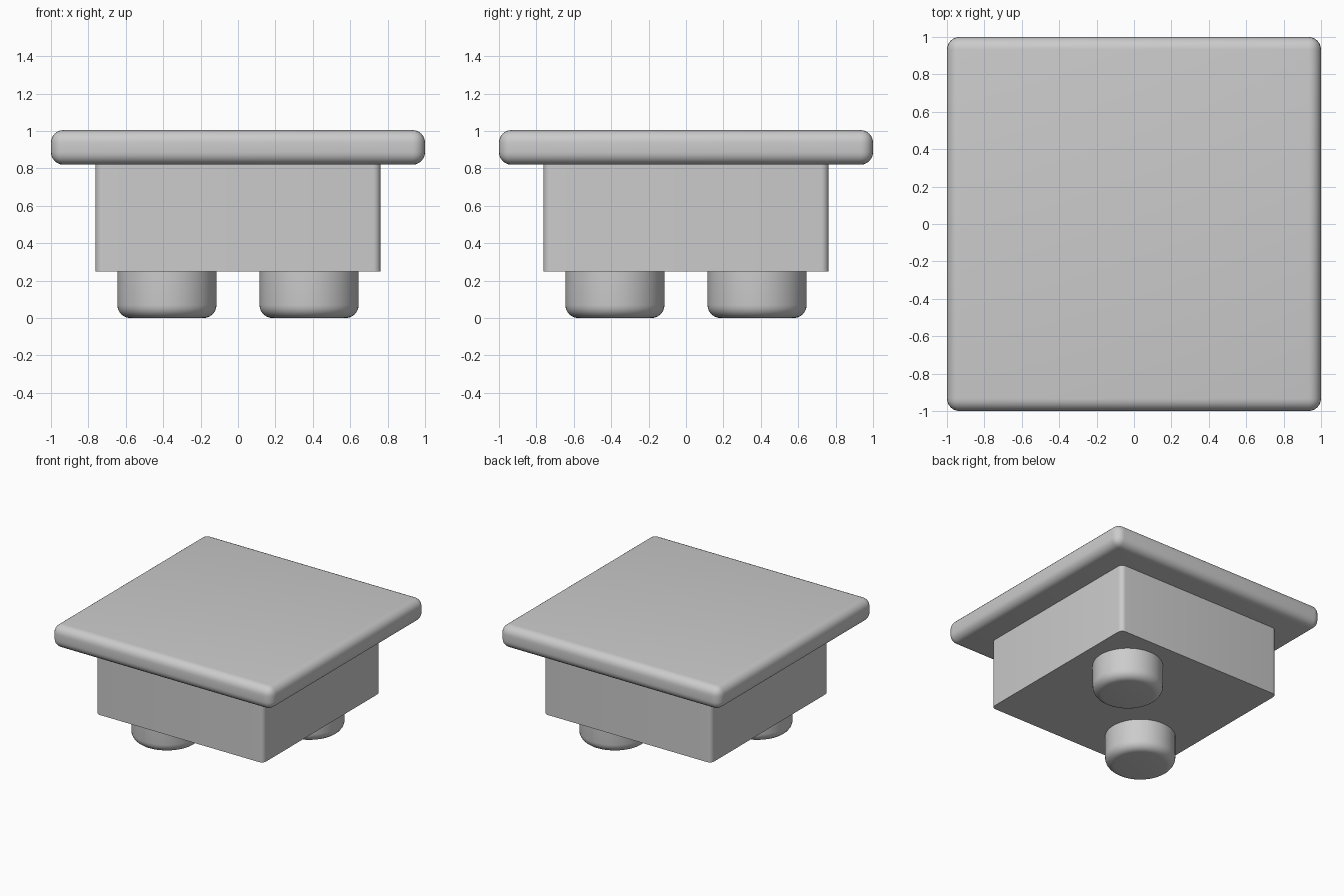
import bpy
import bmesh
import math
from mathutils import Matrix

cube = bpy.data.objects.get("Cube")
if cube:
    bpy.data.objects.remove(cube, do_unlink=True)

# Single grey material
grey = bpy.data.materials.new("plain grey")
grey.use_nodes = True
colour = (0.6, 0.6, 0.6, 1)
grey.diffuse_color = colour
grey.node_tree.nodes["Principled BSDF"].inputs["Base Color"].default_value = colour


def finish(name, bm, edges, radius, segments):
    """Round the chosen edges and turn the mesh into a smooth-shaded object."""
    bmesh.ops.bevel(bm, geom=edges, offset=radius, offset_type='OFFSET',
                    segments=segments, profile=0.5, affect='EDGES', clamp_overlap=True)
    bmesh.ops.recalc_face_normals(bm, faces=bm.faces)
    mesh = bpy.data.meshes.new(name)
    bm.to_mesh(mesh)
    bm.free()
    mesh.materials.append(grey)
    obj = bpy.data.objects.new(name, mesh)
    bpy.context.collection.objects.link(obj)
    bpy.ops.object.select_all(action='DESELECT')
    obj.select_set(True)
    bpy.context.view_layer.objects.active = obj
    bpy.ops.object.shade_smooth_by_angle(angle=math.radians(35))
    return obj


def block(name, width, bottom, top, radius, upright_only=False):
    """Square block with rounded edges, or only rounded upright corners."""
    bm = bmesh.new()
    bmesh.ops.create_cube(bm, size=1)
    bmesh.ops.scale(bm, vec=(width, width, top - bottom), verts=bm.verts)
    bmesh.ops.translate(bm, vec=(0, 0, (top + bottom) / 2), verts=bm.verts)
    edges = [e for e in bm.edges if not upright_only
             or abs(e.verts[0].co.z - e.verts[1].co.z) > 0.01]
    return finish(name, bm, edges, radius, 6)


def peg(name, x, y, radius, top):
    """Round peg with a rounded bottom rim."""
    bm = bmesh.new()
    bmesh.ops.create_cone(bm, cap_ends=True, segments=64, radius1=radius,
                          radius2=radius, depth=top,
                          matrix=Matrix.Translation((x, y, top / 2)))
    rim = [e for e in bm.edges if all(v.co.z < 0.01 for v in e.verts)]
    return finish(name, bm, rim, 0.07, 6)


# Cap plate and body
block("top_plate", 2.0, 0.82, 1.005, 0.067)
block("body", 1.525, 0.248, 0.825, 0.04, upright_only=True)

# Two pegs on one diagonal
for name, side in (("front_right_peg", -1), ("back_left_peg", 1)):
    peg(name, side * 0.38, side * 0.38, 0.265, 0.25)
